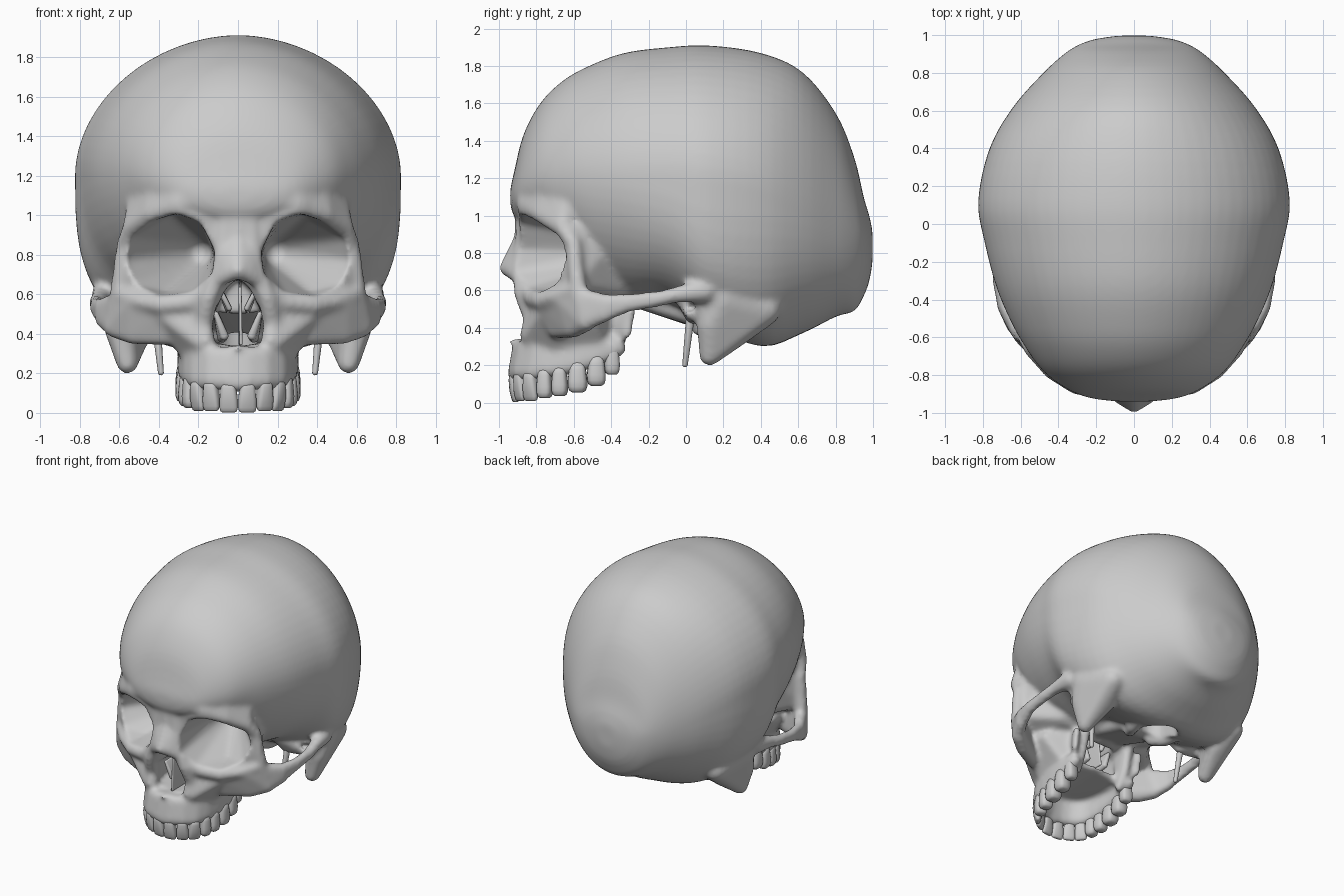
import bpy, bmesh, math
from mathutils import Vector

# ---------- helpers ----------
N = 60
DIRS = []
for i in range(N):
    h = 1 - 2 * (i + 0.5) / N
    a = i * math.pi * (3 - math.sqrt(5))
    q = math.sqrt(1 - h * h)
    DIRS.append(Vector((q * math.cos(a), q * math.sin(a), h)))


def hull(bm, balls, sides=(1, -1)):
    """Convex hull around balls (x, y, z, r), mirrored in x."""
    for s in sides:
        vs = []
        for x, y, z, r in balls:
            for d in DIRS:
                vs.append(bm.verts.new((s * (x + d.x * r), y + d.y * r, z + d.z * r)))
        bmesh.ops.convex_hull(bm, input=vs)


def chain(bm, balls, sides=(1, -1)):
    for a, b in zip(balls, balls[1:]):
        hull(bm, [a, b], sides)


def loft(bm, rings):
    rows = [[bm.verts.new(p) for p in r] for r in rings]
    n = len(rows[0])
    for a, b in zip(rows, rows[1:]):
        for k in range(n):
            bm.faces.new((a[k], a[(k + 1) % n], b[(k + 1) % n], b[k]))
    bm.faces.new(rows[0])
    bm.faces.new(rows[-1][::-1])


def spow(v, e):
    return math.copysign(abs(v) ** e, v)


def spline_rows(rows, k=4):
    out = []
    for i in range(len(rows) - 1):
        p = [rows[min(max(i + j, 0), len(rows) - 1)] for j in (-1, 0, 1, 2)]
        for m in range(k):
            t = m / k
            out.append([b + 0.5 * t * (c - a + t * (2 * a - 5 * b + 4 * c - d + t * (3 * (b - c) + d - a)))
                        for a, b, c, d in zip(*p)])
    return out + [list(rows[-1])]


def make(name, bm):
    bmesh.ops.delete(bm, geom=[v for v in bm.verts if not v.link_faces], context='VERTS')
    bmesh.ops.recalc_face_normals(bm, faces=bm.faces[:])
    me = bpy.data.meshes.new(name)
    bm.to_mesh(me)
    bm.free()
    me.shade_smooth()
    ob = bpy.data.objects.new(name, me)
    bpy.context.collection.objects.link(ob)
    return ob


def remesh(ob, size):
    m = ob.modifiers.new("fuse", 'REMESH')
    m.mode = 'VOXEL'
    m.voxel_size = size
    m.use_smooth_shade = True


def apply_all(ob):
    bpy.context.view_layer.objects.active = ob
    for m in list(ob.modifiers):
        bpy.ops.object.modifier_apply(modifier=m.name)


# ---------- braincase: coronal sections (y, half width, widest z, top, bottom, lower squareness)
bone = bmesh.new()
sections = [
    (.997, .08, .85, .92, .75, 2), (.98, .2, .85, 1.0, .65, 2), (.95, .29, .88, 1.1, .57, 2),
    (.90, .37, .9, 1.31, .49, 2), (.80, .48, .95, 1.55, .46, 2.2), (.62, .64, 1.05, 1.77, .37, 2.4),
    (.40, .765, 1.15, 1.87, .30, 2.8), (.12, .825, 1.2, 1.91, .41, 3.2), (-.1, .79, 1.22, 1.9, .53, 2.6),
    (-.33, .73, 1.22, 1.87, .53, 2.1), (-.52, .65, 1.22, 1.8, .6, 2), (-.66, .57, 1.22, 1.72, .75, 2),
    (-.78, .48, 1.2, 1.6, .88, 2), (-.87, .36, 1.16, 1.43, .96, 2), (-.92, .24, 1.12, 1.23, 1.0, 2),
    (-.94, .09, 1.11, 1.14, 1.06, 2)]
rings = []
for y, w, zc, zt, zb, n in spline_rows(sections):
    ring = []
    for k in range(64):
        c, s = math.cos(k * math.tau / 64), math.sin(k * math.tau / 64)
        e = 2 / (1.9 if s > 0 else n)
        ring.append((w * spow(c, e), y, zc + (zt - zc if s > 0 else zc - zb) * spow(s, e)))
    rings.append(ring)
loft(bone, rings)

# ---------- orbit walls and middle of the face
hull(bone, [(.53, -.61, .93, .05), (.555, -.59, .65, .05), (.42, -.4, .9, .08), (.36, -.38, .62, .06),
            (.3, -.85, 1.02, .05), (.36, -.74, .55, .05), (.1, -.85, .98, .04), (.1, -.83, .6, .04),
            (0, -.8, .95, .05), (0, -.8, .6, .04), (0, -.3, .9, .05), (0, -.3, .55, .05)])
# brow blended into the forehead
brow = [(0, -.87, 1.08, .065), (.16, -.865, 1.08, .06), (.3, -.845, 1.06, .06), (.43, -.77, 1.01, .055),
        (.535, -.66, .94, .05)]
top = [(0, -.84, 1.3, .06), (.16, -.82, 1.3, .06), (.27, -.79, 1.3, .06), (.39, -.705, 1.27, .06),
       (.48, -.6, 1.18, .06)]
for i in range(4):
    hull(bone, brow[i:i + 2] + top[i:i + 2])
# outer orbit rim
chain(bone, [brow[-1], (.575, -.6, .85, .042), (.59, -.59, .72, .045), (.605, -.57, .57, .05)])
# lower orbit rim
chain(bone, [(.59, -.6, .6, .045), (.5, -.69, .565, .045), (.38, -.77, .545, .05),
             (.24, -.82, .56, .05), (.15, -.85, .63, .04)])
# nasal bones, sides of the nose opening, nasal spine
chain(bone, [(0, -.86, 1.0, .055), (0, -.87, .88, .05), (0, -.955, .72, .045)])
chain(bone, [(.06, -.86, .98, .05), (.075, -.87, .85, .045), (.1, -.88, .7, .05),
             (.15, -.87, .58, .05), (.175, -.82, .45, .05), (.165, -.84, .36, .05)])
hull(bone, [(.07, -.88, .85, .03), (.12, -.885, .66, .035), (.05, -.93, .715, .04), (0, -.955, .72, .043),
            (0, -.88, .88, .03)])
chain(bone, [(0, -.87, .32, .035), (0, -.95, .345, .018)])
# upper jaw body and palate
hull(bone, [(.19, -.83, .36, .05), (.27, -.7, .33, .045), (.26, -.47, .33, .045), (.17, -.81, .52, .04),
            (.4, -.72, .52, .05), (.38, -.52, .5, .05), (.22, -.42, .52, .05)])
hull(bone, [(0, -.82, .32, .028), (.2, -.78, .32, .028), (.24, -.45, .32, .028), (0, -.42, .34, .028)])
# cheekbone and arch
hull(bone, [(.36, -.73, .52, .06), (.36, -.69, .39, .05), (.53, -.65, .55, .05), (.53, -.6, .395, .05),
            (.61, -.56, .55, .05), (.63, -.53, .43, .05)])
hull(bone, [(.61, -.56, .57, .045), (.63, -.54, .43, .045), (.69, -.42, .54, .04), (.685, -.43, .47, .04)])
hull(bone, [(.69, -.42, .545, .036), (.685, -.42, .475, .036), (.715, -.3, .55, .034), (.715, -.3, .52, .034)])
hull(bone, [(.715, -.3, .55, .034), (.715, -.3, .52, .034), (.715, -.15, .565, .034), (.715, -.15, .545, .034)])
chain(bone, [(.715, -.15, .555, .042), (.7, -.04, .58, .045), (.67, .1, .6, .07)])
# mastoid, ear base, joint, skull base, condyles
hull(bone, [(.61, .2, .56, .1), (.57, .36, .52, .09), (.595, .135, .42, .08), (.56, .125, .25, .055),
            (.5, .3, .37, .05), (.55, .42, .5, .09)])
hull(bone, [(.58, .04, .48, .045), (.4, .04, .46, .045), (.35, 0, .56, .06), (.6, .08, .52, .06)])
hull(bone, [(0, .06, .45, .05), (.12, .05, .46, .05), (.1, -.3, .57, .05), (0, -.3, .57, .05)])
chain(bone, [(.1, .07, .4, .045), (.15, .17, .37, .045), (.17, .25, .37, .035)])
# pterygoid plates
hull(bone, [(.19, -.4, .24, .026), (.2, -.42, .5, .03), (.2, -.3, .56, .04), (.2, -.33, .36, .024)])
hull(bone, [(.21, -.4, .34, .024), (.22, -.4, .5, .03), (.29, -.29, .5, .024), (.29, -.31, .36, .02)])

# ---------- teeth positions: x, y, width, depth, bottom z
TEETH = [(.047, -.912, .094, .075, .003), (.135, -.885, .088, .075, .01), (.2, -.83, .088, .08, .01),
         (.237, -.755, .082, .09, .025), (.255, -.675, .086, .095, .035), (.265, -.58, .104, .105, .055),
         (.265, -.48, .1, .105, .09), (.255, -.395, .08, .09, .15)]
# tooth-bearing ridge
ridge = [(0, -.905, .15, .29)] + [(x * .975, y + .008, zb + .155, .29) for x, y, w, d, zb in TEETH]
for a, b in zip(ridge, ridge[1:]):
    hull(bone, [(p[0], p[1], p[2], .049) for p in (a, b)] + [(p[0], p[1] + .022, p[3], .047) for p in (a, b)])

# ---------- openings: orbits, nose, ear canals, foramen magnum
cut = bmesh.new()
rim = [(.53, -.66, .875), (.555, -.64, .77), (.52, -.7, .66), (.4, -.8, .6), (.24, -.86, .62),
       (.14, -.88, .71), (.13, -.89, .82), (.2, -.92, .96), (.31, -.92, 1.0), (.44, -.82, .955)]
balls = [(x, y + f, z, .012) for x, y, z in rim for f in (0, -.4)]
hull(cut, balls + [(.2, -.36, .81, .07), (.33, -.68, .97, .03), (.36, -.64, .64, .03), (.15, -.58, .8, .03)])
pear = [(0, .665), (.05, .62), (.1, .51), (.115, .43), (.095, .365), (.03, .355)]
hull(cut, [(s * x, y, z, .015) for x, z in pear for y in (-1.15, -.38) for s in (1, -1)], (1,))
hull(cut, [(.78, .04, .51, .035), (.56, .02, .51, .03)])
hull(cut, [(0, .22, .2, .12), (0, .32, .2, .12), (0, .22, .5, .1), (0, .3, .5, .1)], (1,))
cutter = make("openings_cutter", cut)
cutter.hide_render = True
remesh(cutter, .02)
apply_all(cutter)

skull = make("skull_bone", bone)
remesh(skull, .016)
b = skull.modifiers.new("openings", 'BOOLEAN')
b.operation = 'DIFFERENCE'
b.solver = 'EXACT'
b.object = cutter
remesh(skull, .0155)
sm = skull.modifiers.new("soften", 'SMOOTH')
sm.factor = .5
sm.iterations = 6
apply_all(skull)
skull.data.shade_smooth()
bpy.data.objects.remove(cutter)

# ---------- teeth: lofted crowns turned along the dental arch
tm = bmesh.new()
FRONT = [(0, .7, .22), (.05, .9, .38), (.2, 1, .55), (.5, 1, .8), (1, .85, .95), (1.4, .7, .7)]
MOLAR = [(0, .55, .6), (.08, .85, .84), (.25, 1, .97), (.5, 1.02, 1), (1, .88, .9), (1.4, .7, .7)]
for i, (x, y, w, d, zb) in enumerate(TEETH):
    prev = TEETH[i - 1] if i else (-x, y)
    nxt = TEETH[min(i + 1, 7)]
    yaw = math.atan2(nxt[1] - prev[1], nxt[0] - prev[0])
    for s in (1, -1):
        rings = []
        for f, su, sv in (FRONT if i < 3 else MOLAR):
            ring = []
            for k in range(16):
                a = k * math.tau / 16
                u = w / 2 * su * spow(math.cos(a), .65)
                v = d / 2 * sv * spow(math.sin(a), .65)
                ring.append((s * (x + u * math.cos(yaw) - v * math.sin(yaw)),
                             y + u * math.sin(yaw) + v * math.cos(yaw), zb + .12 * f))
            rings.append(ring)
        loft(tm, rings)
make("upper_teeth", tm)

# ---------- styloid processes
st = bmesh.new()
hull(st, [(.42, .03, .52, .026), (.39, -.005, .205, .015)])
make("styloid_processes", st)

# ---------- inside of the nose
sp = bmesh.new()
hull(sp, [(.01, -.4, .66, .008), (.01, -.82, .63, .008), (.015, -.84, .35, .008), (.01, -.36, .35, .008)], (1,))
make("nasal_septum", sp)
co = bmesh.new()
hull(co, [(.11, -.74, .5, .012), (.07, -.72, .39, .022), (.08, -.6, .38, .025), (.11, -.42, .5, .015), (.08, -.42, .4, .02)])
hull(co, [(.08, -.68, .6, .012), (.045, -.66, .53, .014), (.08, -.42, .6, .015), (.05, -.42, .52, .015)])
make("nasal_conchae", co)
